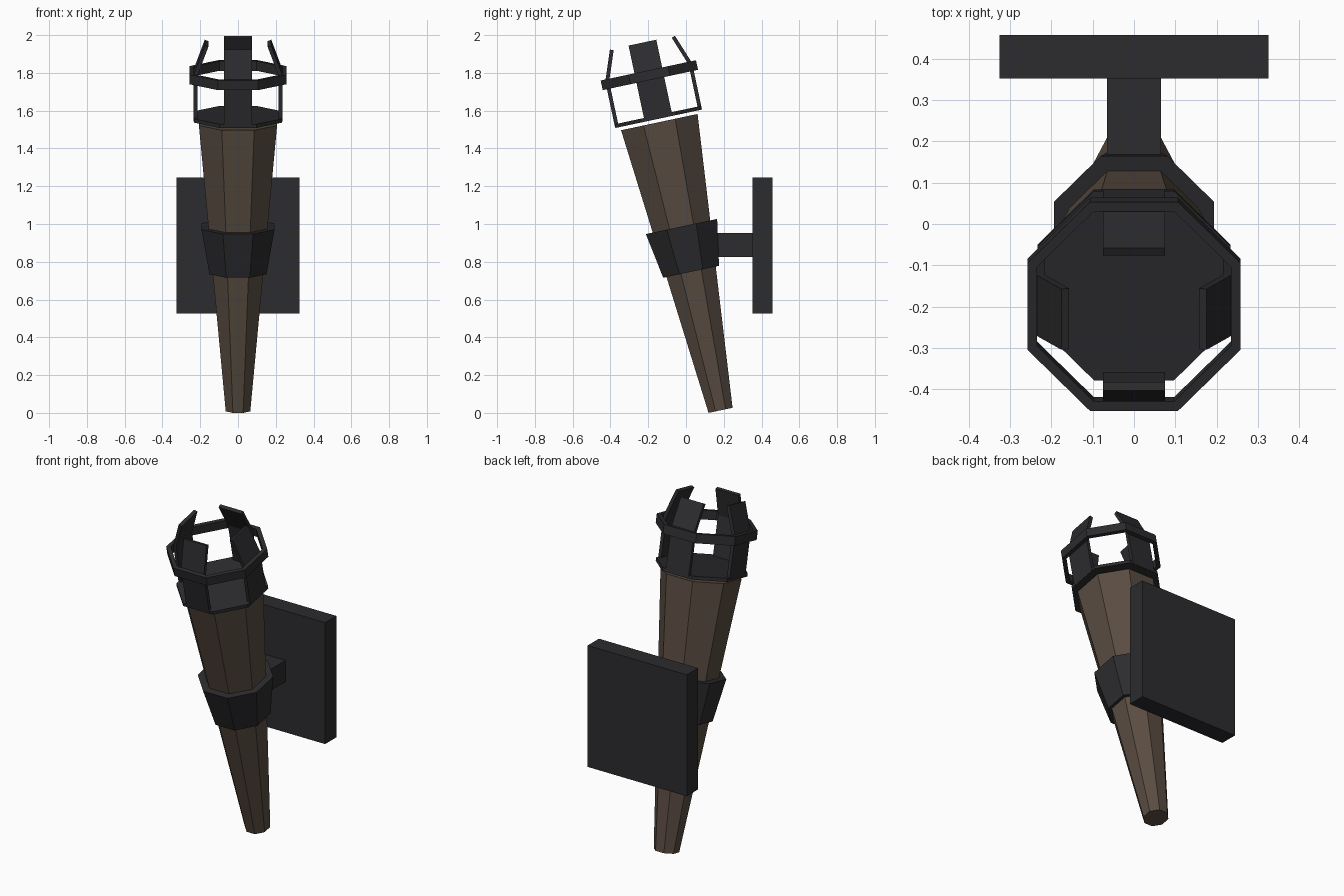
import bpy, bmesh
from math import radians, cos, sin, pi
from mathutils import Matrix

if "Cube" in bpy.data.objects:
    bpy.data.objects.remove(bpy.data.objects["Cube"])

# torch axis: leans toward the front, starts at the foot of the handle
TILT = Matrix.Translation((0, 0.183, 0.0135)) @ Matrix.Rotation(radians(12), 4, 'X')


def material(name, rgb):
    m = bpy.data.materials.new(name)
    m.diffuse_color = (*rgb, 1)
    m.use_nodes = True
    m.node_tree.nodes["Principled BSDF"].inputs["Base Color"].default_value = m.diffuse_color
    return m


WOOD = material("wood", (0.10, 0.072, 0.053))
IRON = material("iron", (0.025, 0.025, 0.028))


def finish(name, bm, mat, matrix):
    bmesh.ops.recalc_face_normals(bm, faces=bm.faces)
    bm.transform(matrix)
    me = bpy.data.meshes.new(name)
    bm.to_mesh(me)
    bm.free()
    me.materials.append(mat)
    ob = bpy.data.objects.new(name, me)
    bpy.context.collection.objects.link(ob)
    return ob


def octagon_loft(name, profile, mat, closed=False):
    """Loft (apothem, height) points around the torch axis with 8 flat sides."""
    bm = bmesh.new()
    loops = []
    for a, t in profile:
        r = a / cos(pi / 8)
        loops.append([bm.verts.new((r * cos((i + .5) * pi / 4), r * sin((i + .5) * pi / 4), t))
                      for i in range(8)])
    pairs = list(zip(loops, loops[1:]))
    if closed:
        pairs.append((loops[-1], loops[0]))
    else:
        bm.faces.new(loops[0])
        bm.faces.new(loops[-1])
    for lo, hi in pairs:
        for i in range(8):
            j = (i + 1) % 8
            bm.faces.new((lo[i], lo[j], hi[j], hi[i]))
    return finish(name, bm, mat, TILT)


def box(name, lo, hi, mat):
    bm = bmesh.new()
    bmesh.ops.create_cube(bm, size=1)
    for v in bm.verts:
        v.co = [(l + h) / 2 + c * (h - l) for c, l, h in zip(v.co, lo, hi)]
    return finish(name, bm, mat, Matrix())


def prong(name, angle):
    """Bent flat bar: straight up, then leaning inward."""
    outer = [(0.235, 1.58), (0.235, 1.83), (0.176, 1.99)]
    inner = [(0.215, 1.58), (0.215, 1.826), (0.157, 1.983)]
    bm = bmesh.new()
    rows = [[bm.verts.new((r, s * 0.075, t)) for s in (-1, 1) for r, t in (o, i)]
            for o, i in zip(outer, inner)]
    for a, b in zip(rows, rows[1:]):
        for p, q in ((0, 1), (1, 3), (3, 2), (2, 0)):
            bm.faces.new((a[p], a[q], b[q], b[p]))
    for r in (rows[0], rows[-1]):
        bm.faces.new((r[0], r[1], r[3], r[2]))
    return finish(name, bm, IRON, TILT @ Matrix.Rotation(angle, 4, 'Z'))


# handle and the collar that holds it
octagon_loft("handle", [(0.065, 0), (0.207, 1.56)], WOOD)
octagon_loft("collar", [(0.151, 0.75), (0.193, 0.995)], IRON)

# fire basket: floor, hoop and four prongs
octagon_loft("basket_floor", [(0.234, 1.578), (0.234, 1.598)], IRON)
octagon_loft("basket_hoop", [(0.235, 1.788), (0.258, 1.788), (0.258, 1.84), (0.235, 1.84)],
             IRON, closed=True)
for k, side in enumerate(("right", "back", "left", "front")):
    prong("prong_" + side, k * pi / 2)

# wall mount
box("wall_arm", (-0.065, 0.10, 0.825), (0.065, 0.36, 0.952), IRON)
box("wall_plate", (-0.325, 0.352, 0.525), (0.325, 0.457, 1.245), IRON)
